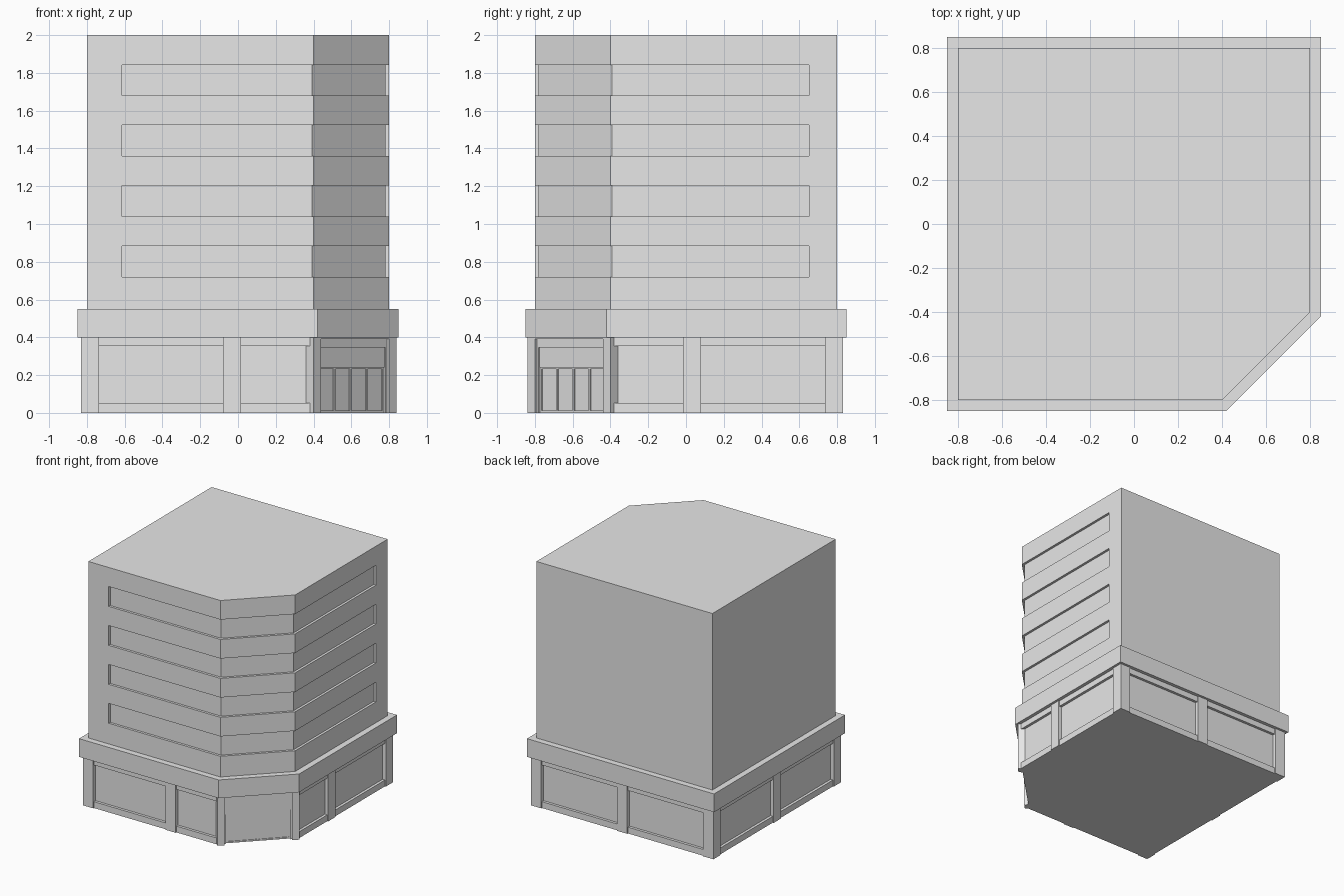
import bpy, bmesh
from math import sqrt, pi
from mathutils import Matrix, Vector

cube = bpy.data.objects.get("Cube")
if cube:
    bpy.data.objects.remove(cube, do_unlink=True)

grey = bpy.data.materials.new("concrete_grey")
grey.use_nodes = True
TONE = (0.8, 0.8, 0.8, 1)
grey.diffuse_color = TONE
grey.node_tree.nodes["Principled BSDF"].inputs["Base Color"].default_value = TONE


def finish(name, bm):
    bmesh.ops.recalc_face_normals(bm, faces=bm.faces)
    mesh = bpy.data.meshes.new(name)
    bm.to_mesh(mesh)
    bm.free()
    mesh.materials.append(grey)
    ob = bpy.data.objects.new(name, mesh)
    bpy.context.collection.objects.link(ob)
    return ob


def add_prism(bm, outline, z0, z1):
    base = bm.faces.new([bm.verts.new((x, y, z0)) for x, y in outline])
    top = bmesh.ops.extrude_face_region(bm, geom=[base], use_keep_orig=True)["geom"]
    verts = [v for v in top if isinstance(v, bmesh.types.BMVert)]
    bmesh.ops.translate(bm, verts=verts, vec=(0, 0, z1 - z0))


def prism(name, outline, *levels):
    bm = bmesh.new()
    for z0, z1 in levels:
        add_prism(bm, outline, z0, z1)
    return finish(name, bm)


def box(name, x0, x1, y0, y1, z0, z1, turn=0):
    bm = bmesh.new()
    add_prism(bm, [(x0, y0), (x1, y0), (x1, y1), (x0, y1)], z0, z1)
    bm.transform(Matrix.Rotation(turn, 4, "Z"))
    return finish(name, bm)


def footprint(h, cut):
    """Square plan with the front corner at +x sliced along x - y = cut."""
    return [(-h, -h), (cut - h, -h), (h, h - cut), (h, h), (-h, h)]


# Tower with recessed window bands wrapping the sliced corner
tower = prism("tower", footprint(0.8, 1.2), (0.5, 2.0))
bays = [(0.72 + 0.32 * i, 0.883 + 0.32 * i) for i in range(4)]
strip = [(-0.615, -1), (1, -1), (1, 0.65), (0.78, 0.65),
         (0.78, -0.392), (0.392, -0.78), (-0.615, -0.78)]
cutter = prism("band_cutter", strip, *bays)
cutter.hide_render = True
mod = tower.modifiers.new("window_bands", "BOOLEAN")
mod.operation, mod.solver, mod.object = "DIFFERENCE", "EXACT", cutter
bpy.context.view_layer.objects.active = tower
bpy.ops.object.modifier_apply(modifier=mod.name)
bpy.data.objects.remove(cutter, do_unlink=True)

# Canopy ledge and shop floor core
prism("canopy", footprint(0.85, 1.27), (0.4, 0.55))
prism("shop_windows", footprint(0.8, 1.185), (0, 0.45))

# Sills and headers on all four sides
F, C = 0.822, 0.83
for part, z0, z1 in (("sill", 0, 0.052), ("header", 0.353, 0.41)):
    box("front_" + part, -F, 0.39, -F, -0.75, z0, z1)
    box("right_" + part, 0.75, F, -0.39, F, z0, z1)
    box("back_" + part, -F, F, 0.75, F, z0, z1)
    box("left_" + part, -F, -0.75, -F, F, z0, z1)

# Columns at the square corners and the middle of each side
I = 0.735
for sx, sy in ((-1, -1), (-1, 1), (1, 1)):
    xs, ys = sorted((sx * I, sx * C)), sorted((sy * I, sy * C))
    box("corner_column", *xs, *ys, 0, 0.41)
box("front_column", -0.08, 0.015, -C, -I, 0, 0.41)
box("right_column", I, C, -0.015, 0.08, 0, 0.41)
box("back_column", -0.047, 0.047, I, C, 0, 0.41)
box("left_column", -C, -I, -0.047, 0.047, 0, 0.41)


# Entrance on the sliced corner, built facing -y and turned 45 degrees
def entrance(name, u0, u1, cut, z0, z1):
    box(name, u0, u1, -cut / sqrt(2), -1.1 / sqrt(2), z0, z1, pi / 4)


OUT, IN, DOOR = 0.311, 0.255, 0.247
for s in (-1, 1):
    entrance("entrance_jamb", *sorted((s * IN, s * OUT)), 1.24, 0, 0.41)
    entrance("entrance_reveal", *sorted((s * DOOR, s * IN)), 1.215, 0, 0.39)
entrance("entrance_lintel", -IN, IN, 1.24, 0.39, 0.41)
entrance("entrance_surround", -IN, IN, 1.215, 0.345, 0.39)
entrance("entrance_transom", -DOOR, DOOR, 1.202, 0.24, 0.345)
entrance("door_head", -DOOR, DOOR, 1.194, 0.232, 0.24)
entrance("door_threshold", -DOOR, DOOR, 1.194, 0, 0.012)
for i in range(5):
    u = (i - 2) * 0.121
    entrance("door_mullion", u - 0.005, u + 0.005, 1.194, 0, 0.24)
